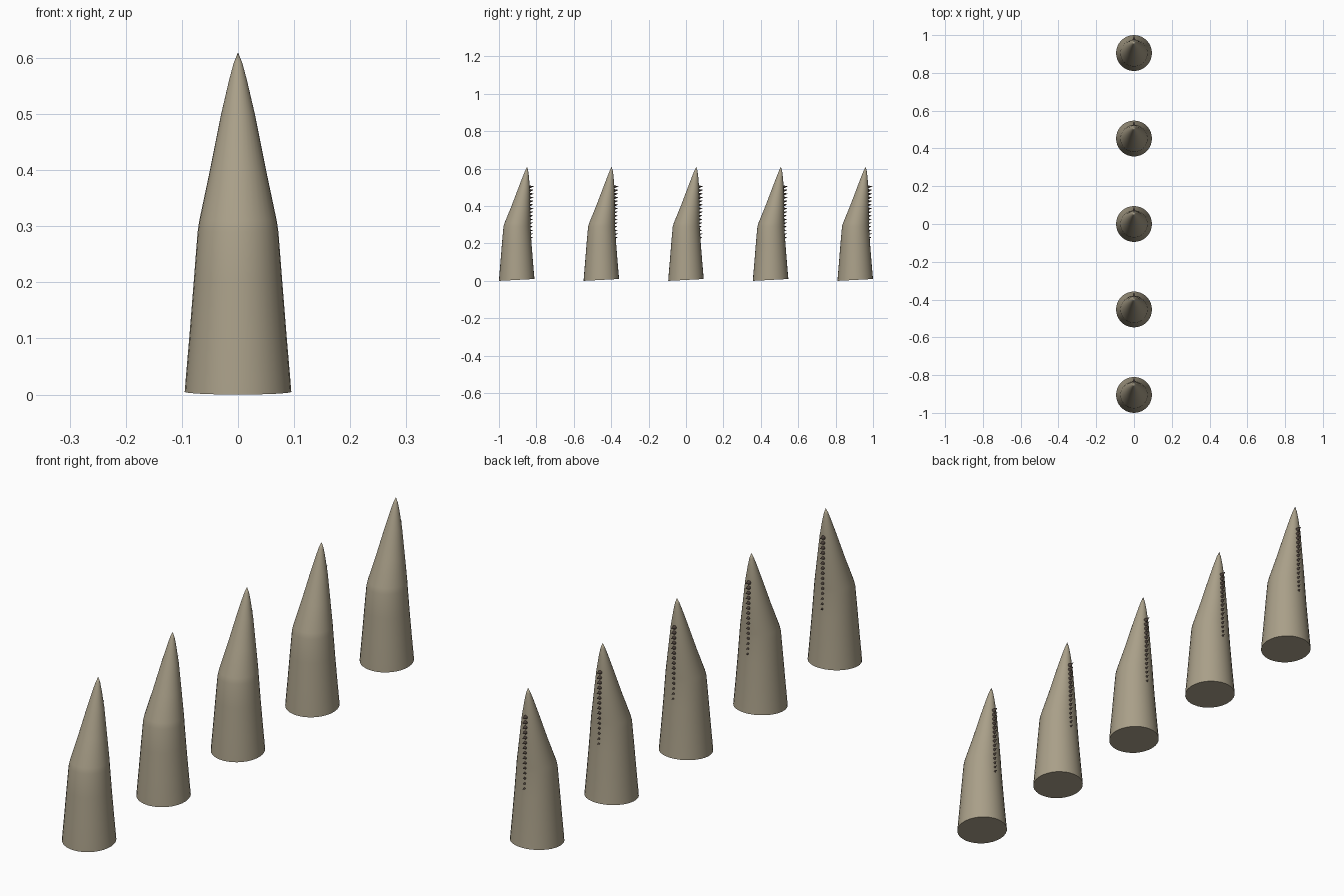
import bpy, bmesh
from math import sin, cos, pi
from mathutils import Vector, Matrix

if "Cube" in bpy.data.objects:
    bpy.data.objects.remove(bpy.data.objects["Cube"])

# (z, radius, backward offset of the centre)
PROFILE = [(0.0, 0.095, 0), (0.03, 0.093, 0), (0.1, 0.087, 0), (0.2, 0.079, 0),
           (0.29, 0.072, 0.001), (0.31, 0.069, 0.004), (0.4, 0.05, 0.022),
           (0.5, 0.030, 0.040), (0.56, 0.016, 0.049), (0.59, 0.008, 0.053)]
TIP = (0, 0.055, 0.61)
SEG = 32


def material(name, rgb):
    m = bpy.data.materials.new(name)
    m.diffuse_color = (*rgb, 1)
    m.use_nodes = True
    m.node_tree.nodes["Principled BSDF"].inputs["Base Color"].default_value = m.diffuse_color
    return m


def finish(bm, name, mat):
    bmesh.ops.recalc_face_normals(bm, faces=bm.faces)
    me = bpy.data.meshes.new(name)
    bm.to_mesh(me)
    bm.free()
    for p in me.polygons:
        p.use_smooth = True
    me.materials.append(mat)
    return me


def back_edge(z):
    for (z0, r0, c0), (z1, r1, c1) in zip(PROFILE, PROFILE[1:]):
        if z0 <= z <= z1:
            t = (z - z0) / (z1 - z0)
            return r0 + c0 + t * (r1 + c1 - r0 - c0)


def spike_mesh(mat):
    # pointed claw with a slightly slanted closed base
    bm = bmesh.new()
    rings = []
    for i, (z, r, c) in enumerate(PROFILE):
        ring = []
        for k in range(SEG):
            a = 2 * pi * k / SEG
            tilt = 0.005 * (1 + sin(a)) if i == 0 else 0
            ring.append(bm.verts.new((r * cos(a), c + r * sin(a), z + tilt)))
        rings.append(ring)
    for a, b in zip(rings, rings[1:]):
        for k in range(SEG):
            j = (k + 1) % SEG
            bm.faces.new((a[k], a[j], b[j], b[k]))
    tip = bm.verts.new(TIP)
    for k in range(SEG):
        bm.faces.new((rings[-1][k], rings[-1][(k + 1) % SEG], tip))
    bm.faces.new(rings[0][::-1])
    return finish(bm, "spike", mat)


def barbs_mesh(mat):
    # row of small cones down the back, shrinking towards the base
    bm = bmesh.new()
    n = 15
    for i in range(n):
        t = i / (n - 1)
        z = 0.23 + 0.272 * t
        r, length = 0.005 + 0.004 * t, 0.016 + 0.010 * t
        d = Vector((0, 1, 0.15)).normalized()
        rot = d.to_track_quat('Z', 'Y').to_matrix().to_4x4()
        pos = Vector((0, back_edge(z) - 0.004, z)) + d * length / 2
        bmesh.ops.create_cone(bm, cap_ends=True, segments=8, radius1=r, radius2=0,
                              depth=length, matrix=Matrix.Translation(pos) @ rot)
    return finish(bm, "barbs", mat)


spike = spike_mesh(material("horn", (0.40, 0.35, 0.25)))
barbs = barbs_mesh(material("dark_barb", (0.07, 0.05, 0.04)))

# five identical spikes in a line
for i in range(5):
    for me in (spike, barbs):
        ob = bpy.data.objects.new(f"{me.name}_{i + 1}", me)
        ob.location.y = (i - 2) * 0.4525
        bpy.context.collection.objects.link(ob)
        ob.select_set(True)
        bpy.context.view_layer.objects.active = ob
bpy.ops.object.shade_smooth_by_angle(angle=pi / 4)
